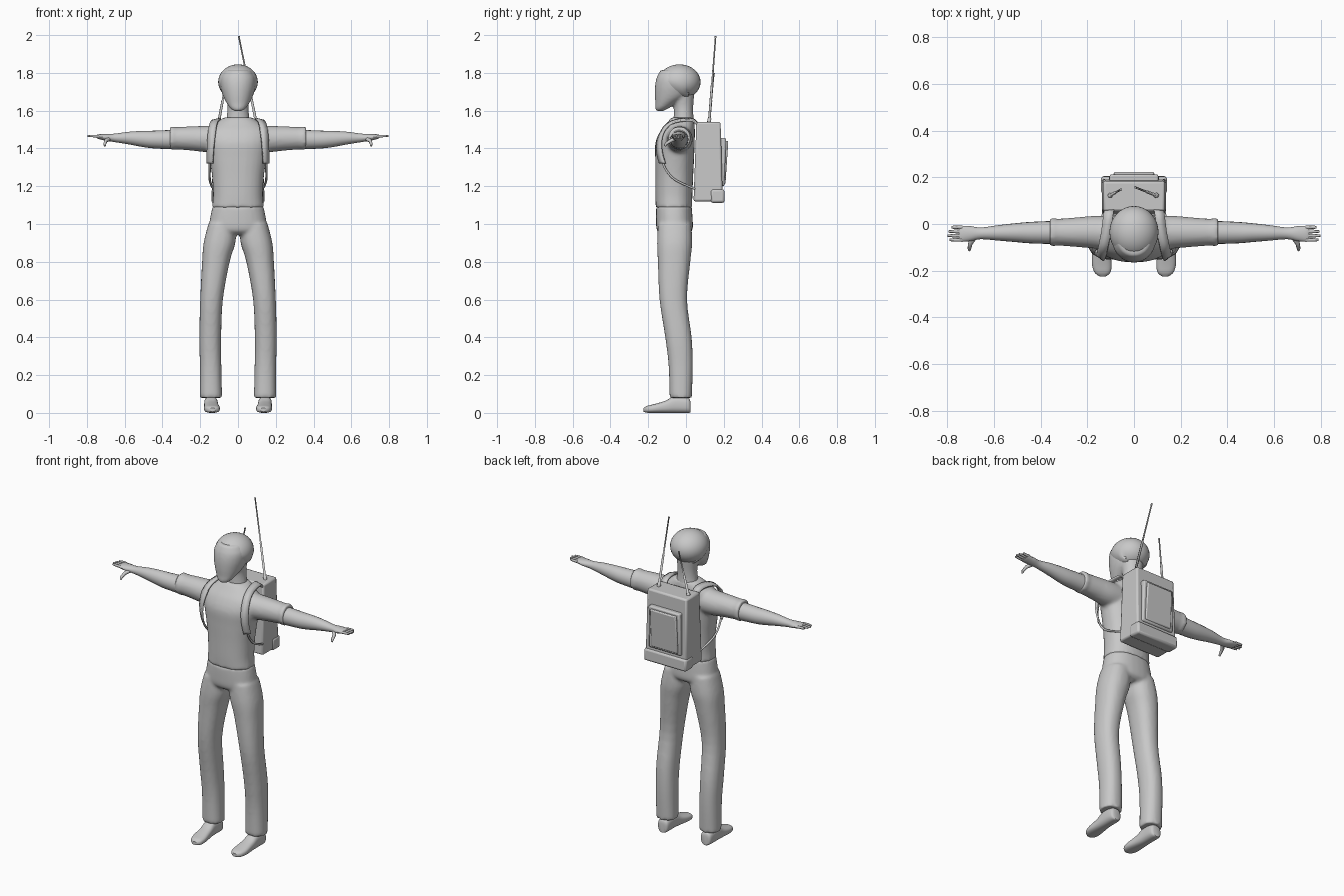
import bpy, bmesh, math
from mathutils import Vector

if "Cube" in bpy.data.objects:
    bpy.data.objects.remove(bpy.data.objects["Cube"])

grey = bpy.data.materials.new("light grey")
grey.diffuse_color = (0.58, 0.58, 0.58, 1)
grey.use_nodes = True
grey.node_tree.nodes["Principled BSDF"].inputs["Base Color"].default_value = grey.diffuse_color


def finish(name, bm):
    bmesh.ops.recalc_face_normals(bm, faces=bm.faces)
    me = bpy.data.meshes.new(name)
    bm.to_mesh(me)
    bm.free()
    me.materials.append(grey)
    ob = bpy.data.objects.new(name, me)
    bpy.context.collection.objects.link(ob)
    return ob


def spline(rows, steps):
    """Catmull-Rom interpolation through rows of numbers."""
    out = []
    for i in range(len(rows) - 1):
        p0, p1, p2 = rows[max(i - 1, 0)], rows[i], rows[i + 1]
        p3 = rows[min(i + 2, len(rows) - 1)]
        for k in range(steps):
            t = k / steps
            out.append([0.5 * (2 * b + (c - a) * t + (2 * a - 5 * b + 4 * c - d) * t * t
                               + (3 * b - a - 3 * c + d) * t ** 3)
                        for a, b, c, d in zip(p0, p1, p2, p3)])
    return out + [list(rows[-1])]


def loft(bm, axis, rows, side=1, power=2.0, n=28, steps=4):
    """Rows are (position on axis, centre a, centre b, radius a, radius b)."""
    rings = []
    for t, a, b, ra, rb in spline(rows, steps):
        ring = []
        for i in range(n):
            w = 2 * math.pi * i / n
            c, s = math.cos(w), math.sin(w)
            u = a + ra * math.copysign(abs(c) ** (2 / power), c)
            v = b + rb * math.copysign(abs(s) ** (2 / power), s)
            x, y, z = {'z': (u, v, t), 'x': (t, u, v), 'y': (u, t, v)}[axis]
            ring.append(bm.verts.new((x * side, y, z)))
        rings.append(ring)
    for r, q in zip(rings, rings[1:]):
        for i in range(n):
            bm.faces.new((r[i], r[(i + 1) % n], q[(i + 1) % n], q[i]))
    bm.faces.new(rings[0])
    bm.faces.new(rings[-1])


def blend(ob, size, smooth):
    """Fuse overlapping lofts into one soft skin."""
    m = ob.modifiers.new("fuse", 'REMESH')
    m.mode, m.voxel_size, m.use_smooth_shade = 'VOXEL', size, True
    s = ob.modifiers.new("soften", 'SMOOTH')
    s.factor, s.iterations = 0.5, smooth


def tube(name, pts, radii, n=8):
    cu = bpy.data.curves.new(name, 'CURVE')
    cu.dimensions, cu.bevel_depth, cu.bevel_resolution, cu.use_fill_caps = '3D', 1, 1, True
    sp = cu.splines.new('POLY')
    sp.points.add(len(pts) - 1)
    for p, co, r in zip(sp.points, pts, radii):
        p.co, p.radius = (*co, 1), r
    cu.materials.append(grey)
    ob = bpy.data.objects.new(name, cu)
    bpy.context.collection.objects.link(ob)


def block(name, low, high, bevel):
    """Tapered box; low and high are (z, half width, y front, y back)."""
    bm = bmesh.new()
    q = []
    for z, x, y0, y1 in (low, high):
        q.append([bm.verts.new(c) for c in ((-x, y0, z), (x, y0, z), (x, y1, z), (-x, y1, z))])
    for i in range(4):
        j = (i + 1) % 4
        bm.faces.new((q[0][i], q[0][j], q[1][j], q[1][i]))
    bm.faces.new(q[0])
    bm.faces.new(q[1])
    ob = finish(name, bm)
    m = ob.modifiers.new("bevel", 'BEVEL')
    m.width, m.segments = bevel, 2
    return ob


# Shirt: torso with short sleeves
bm = bmesh.new()
loft(bm, 'z', [(1.085, 0, -.064, .138, .096), (1.15, 0, -.064, .132, .098), (1.25, 0, -.062, .137, .1),
               (1.35, 0, -.06, .152, .103), (1.43, 0, -.058, .166, .104), (1.49, 0, -.045, .165, .092),
               (1.53, 0, -.03, .125, .075), (1.565, 0, -.018, .072, .058)], power=2.3)
for s in (1, -1):
    loft(bm, 'x', [(.08, -.04, 1.45, .075, .075), (.17, -.035, 1.45, .07, .07), (.25, -.035, 1.453, .063, .064),
                   (.335, -.035, 1.454, .057, .059), (.342, -.035, 1.454, .061, .063),
                   (.36, -.035, 1.454, .06, .062)], s)
blend(finish("shirt", bm), .01, 4)

# Trousers: pelvis and two legs
bm = bmesh.new()
loft(bm, 'z', [(1.095, 0, -.064, .135, .094), (1.03, 0, -.062, .148, .097), (.97, 0, -.06, .155, .095),
               (.945, 0, -.06, .13, .07)], power=2.3)
for s in (1, -1):
    loft(bm, 'z', [(1.0, .082, -.06, .075, .088), (.9, .098, -.06, .084, .093), (.8, .117, -.063, .073, .086),
                   (.6, .14, -.067, .06, .073), (.4, .147, -.04, .058, .07), (.25, .145, -.028, .057, .064),
                   (.08, .143, -.028, .059, .059)], s, 2.3)
blend(finish("trousers", bm), .01, 4)

# Head, hair and neck
bm = bmesh.new()
loft(bm, 'z', [(1.598, 0, -.138, .02, .018), (1.612, 0, -.128, .04, .034), (1.64, 0, -.105, .06, .057),
               (1.68, 0, -.075, .08, .09), (1.73, 0, -.062, .093, .102), (1.775, 0, -.06, .092, .095),
               (1.815, 0, -.055, .07, .08)], power=2.1)
loft(bm, 'z', [(1.535, 0, -.012, .066, .056), (1.58, 0, -.013, .058, .052), (1.63, 0, -.014, .056, .053),
               (1.7, 0, -.02, .065, .065)])
blend(finish("face_and_neck", bm), .008, 4)
bm = bmesh.new()
bmesh.ops.create_uvsphere(bm, u_segments=32, v_segments=20, radius=1)
for v in bm.verts:
    x, y, z = v.co
    v.co = (x * .105, -.035 + y * .112, 1.752 + z * .093)
    if z < 0 and y < .3:  # sweep the hair back below the temples
        v.co.y += -z * .03
finish("hair", bm)

for s in (1, -1):
    tag = "left" if s > 0 else "right"
    # Bare arm and palm
    bm = bmesh.new()
    loft(bm, 'x', [(.33, -.036, 1.447, .05, .052), (.44, -.037, 1.447, .046, .047), (.5, -.037, 1.45, .041, .043),
                   (.58, -.038, 1.455, .033, .033), (.655, -.04, 1.456, .025, .022),
                   (.70, -.041, 1.459, .032, .018), (.735, -.042, 1.462, .034, .013),
                   (.75, -.042, 1.463, .03, .008)], s, n=20)
    finish(tag + "_arm", bm)
    # Fingers and thumb
    for i, tip in enumerate((.782, .794, .798, .79)):
        y = -.014 - i * .018
        tube(f"{tag}_finger_{i + 1}", [(s * .735, y, 1.464), (s * .77, y, 1.466), (s * tip, y, 1.466)],
             (.008, .0075, .005))
    tube(tag + "_thumb", [(s * .682, -.055, 1.452), (s * .7, -.082, 1.44), (s * .705, -.105, 1.425),
                          (s * .705, -.113, 1.412)], (.012, .01, .008, .005))
    # Shoe
    bm = bmesh.new()
    loft(bm, 'y', [(.024, .143, .03, .02, .028), (.01, .143, .04, .034, .04), (-.06, .143, .044, .036, .044),
                   (-.11, .141, .032, .038, .032), (-.17, .138, .023, .042, .023),
                   (-.207, .135, .019, .034, .018), (-.224, .134, .016, .014, .01)], s, 2.6)
    finish(tag + "_shoe", bm)
    # Padded shoulder strap: rows are (x, y, z, forward slant of the width)
    rows = [(.105, .065, 1.52, 0), (.11, .035, 1.55, 0), (.12, -.04, 1.548, 0), (.132, -.1, 1.522, .2),
            (.141, -.137, 1.46, .5), (.146, -.142, 1.39, .8), (.149, -.125, 1.32, 1)]
    bm = bmesh.new()
    prev = None
    for x, y, z, k in spline(rows, 4):
        w = Vector((1, k, -.25 if z > 1.5 else 0)).normalized() * .021
        c = Vector((x, y, z))
        pair = [bm.verts.new((s * p.x, p.y, p.z)) for p in (c - w, c + w)]
        if prev:
            bm.faces.new((prev[0], prev[1], pair[1], pair[0]))
        prev = pair
    m = finish(tag + "_strap_pad", bm).modifiers.new("thickness", 'SOLIDIFY')
    m.thickness, m.offset = .01, 0
    # Thin lower webbing
    web = spline([(.149, -.125, 1.33), (.15, -.105, 1.285), (.15, -.065, 1.24), (.143, -.01, 1.21),
                  (.13, .05, 1.185)], 4)
    tube(tag + "_strap_webbing", [(s * x, y, z) for x, y, z in web], [.006] * len(web))

# Backpack body, base band and raised pocket
block("backpack_body", (1.12, .138, .04, .195), (1.54, .132, .055, .183), .01)
block("backpack_base", (1.112, .141, .13, .205), (1.185, .141, .13, .203), .012)
block("pocket_frame", (1.2, .108, .17, .203), (1.455, .104, .16, .213), .008)
block("pocket_panel", (1.212, .09, .18, .209), (1.44, .086, .18, .224), .006)

# Telescopic antennas with base sockets and tip beads
for name, a, b in (("long_antenna", (.097, .122, 1.535), (.004, .157, 1.995)),
                   ("short_antenna", (-.103, .122, 1.535), (-.055, .148, 1.80))):
    a, b = Vector(a), Vector(b)
    stops = ((0, .011), (.05, .011), (.051, .007), (.45, .0065), (.451, .0048), (.975, .004),
             (.98, .006), (1, .005))
    tube(name, [a.lerp(b, t) for t, r in stops], [r for t, r in stops])

# Smooth shading with sharp creases kept
bpy.ops.object.select_all(action='DESELECT')
for ob in bpy.context.scene.objects:
    if ob.type == 'MESH':
        ob.select_set(True)
        bpy.context.view_layer.objects.active = ob
bpy.ops.object.shade_smooth_by_angle(angle=math.radians(35))
